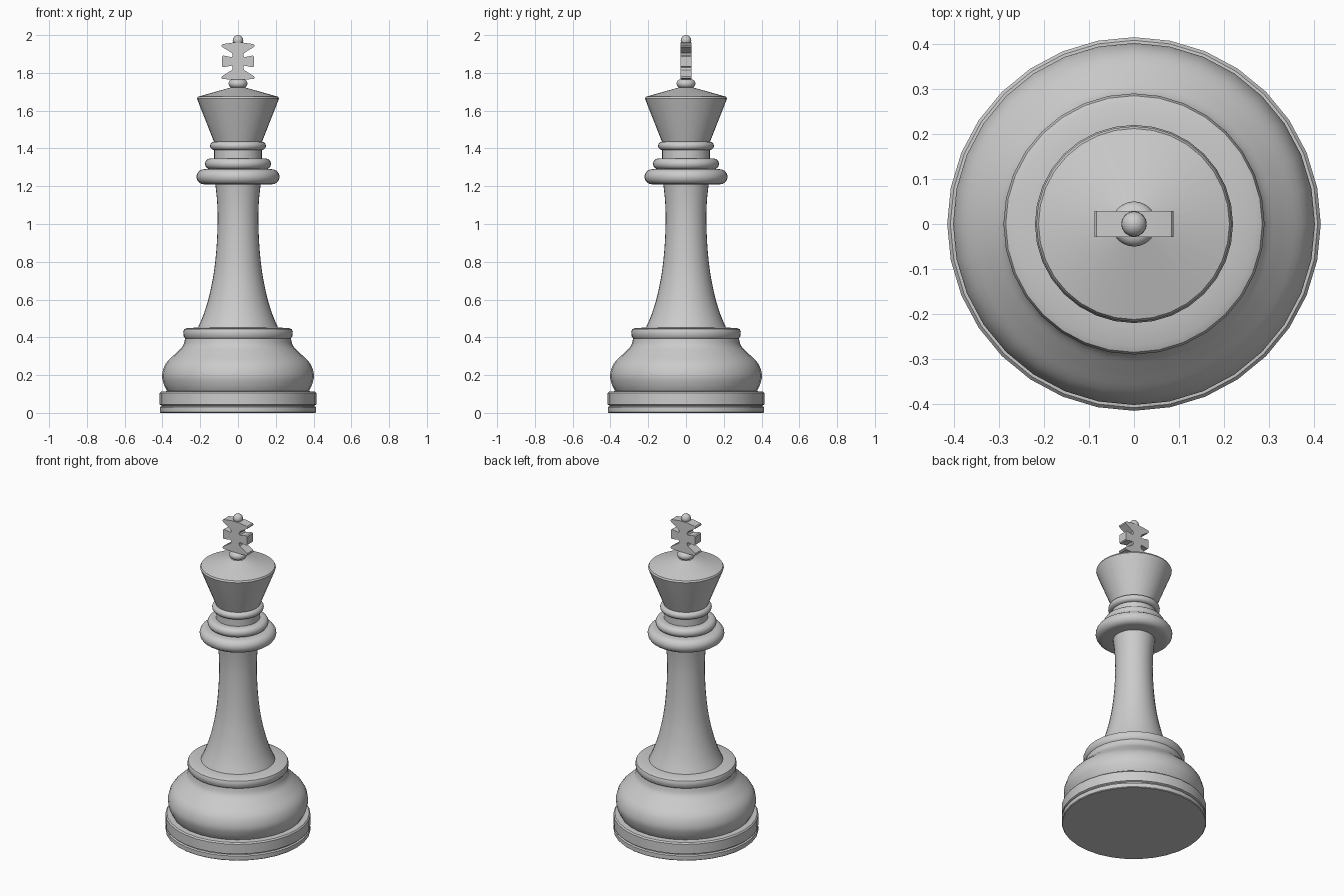
import bpy, bmesh, math

if "Cube" in bpy.data.objects:
    bpy.data.objects.remove(bpy.data.objects["Cube"])

SIDES = 32


def finish(name, bm, angle=35):
    bmesh.ops.remove_doubles(bm, verts=bm.verts, dist=1e-5)
    bmesh.ops.recalc_face_normals(bm, faces=bm.faces)
    me = bpy.data.meshes.new(name)
    bm.to_mesh(me)
    bm.free()
    ob = bpy.data.objects.new(name, me)
    bpy.context.collection.objects.link(ob)
    bpy.ops.object.select_all(action='DESELECT')
    ob.select_set(True)
    bpy.context.view_layer.objects.active = ob
    bpy.ops.object.shade_smooth_by_angle(angle=math.radians(angle))
    return ob


def lathe(name, profile):
    """Turn a list of (radius, height) points around the z axis."""
    bm = bmesh.new()
    vs = [bm.verts.new((r, 0, z)) for r, z in profile]
    es = [bm.edges.new(p) for p in zip(vs, vs[1:])]
    bmesh.ops.spin(bm, geom=vs + es, cent=(0, 0, 0), axis=(0, 0, 1),
                   angle=math.tau, steps=SIDES)
    return finish(name, bm)


def spline(pts, n=4):
    """Smooth curve through the points (Catmull-Rom)."""
    p = [pts[0]] + pts + [pts[-1]]
    out = []
    for a, b, c, d in zip(p, p[1:], p[2:], p[3:]):
        for k in range(n):
            t = k / n
            out.append(tuple(0.5 * (2 * q + (r - o) * t + (2 * o - 5 * q + 4 * r - s) * t * t
                                    + (3 * q - o - 3 * r + s) * t ** 3)
                             for o, q, r, s in zip(a, b, c, d)))
    return out + [pts[-1]]


def ring(r_in, r_out, z0, z1):
    """Rounded collar profile with a half-round outer edge."""
    h = (z1 - z0) / 2
    arc = [(r_out - h + h * math.cos(a), (z0 + z1) / 2 + h * math.sin(a))
           for a in (math.pi * (k / 8 - 0.5) for k in range(9))]
    return [(r_in, z0)] + arc + [(r_in, z1)]


# Stepped foot
lathe("foot", [(0, 0), (0.41, 0), (0.414, 0.004), (0.414, 0.03), (0.405, 0.035), (0.405, 0.039),
               (0.415, 0.044), (0.415, 0.105), (0.408, 0.113), (0.375, 0.115)])

# Bulging base with its rim
lathe("base_bulge", spline([(0.375, 0.115), (0.392, 0.15), (0.402, 0.2), (0.383, 0.26),
                            (0.33, 0.315), (0.292, 0.355), (0.28, 0.395)])
      + [(0.288, 0.405), (0.29, 0.43), (0.285, 0.443), (0.27, 0.449), (0.21, 0.452)])

# Flared stem
lathe("stem", spline([(0.212, 0.452), (0.183, 0.52), (0.155, 0.61), (0.13, 0.73),
                      (0.115, 0.86), (0.108, 1.0), (0.11, 1.11), (0.12, 1.212)]))

# Collars and neck
lathe("lower_collar", ring(0.12, 0.22, 1.21, 1.29))
lathe("middle_collar", ring(0.125, 0.175, 1.29, 1.347))
lathe("neck", [(0.126, 1.345), (0.126, 1.393)])
lathe("upper_collar", ring(0.126, 0.148, 1.392, 1.436))

# Crown with shallow cone top
lathe("crown", [(0.127, 1.435), (0.214, 1.655), (0.217, 1.664), (0.212, 1.674), (0.04, 1.722)])
lathe("finial_ring", ring(0.03, 0.05, 1.72, 1.766) + [(0, 1.766)])

# Flared cross, right half mirrored to the left
half = [(0.05, 1.766), (0.082, 1.767), (0.088, 1.773), (0.085, 1.782), (0.032, 1.815),
        (0.028, 1.828), (0.033, 1.838), (0.078, 1.83), (0.084, 1.835), (0.084, 1.887),
        (0.078, 1.892), (0.033, 1.883), (0.028, 1.893), (0.032, 1.905), (0.085, 1.938),
        (0.088, 1.946), (0.083, 1.952), (0.03, 1.96)]
outline = half + [(-x, z) for x, z in reversed(half)]
bm = bmesh.new()
face = bm.faces.new([bm.verts.new((x, -0.029, z)) for x, z in outline])
ext = bmesh.ops.extrude_face_region(bm, geom=[face], use_keep_orig=True)
bmesh.ops.translate(bm, vec=(0, 0.058, 0),
                    verts=[g for g in ext["geom"] if isinstance(g, bmesh.types.BMVert)])
finish("cross", bm)

# Ball on top
bm = bmesh.new()
bmesh.ops.create_uvsphere(bm, u_segments=24, v_segments=12, radius=0.028)
bmesh.ops.translate(bm, verts=bm.verts, vec=(0, 0, 1.972))
finish("top_ball", bm)
